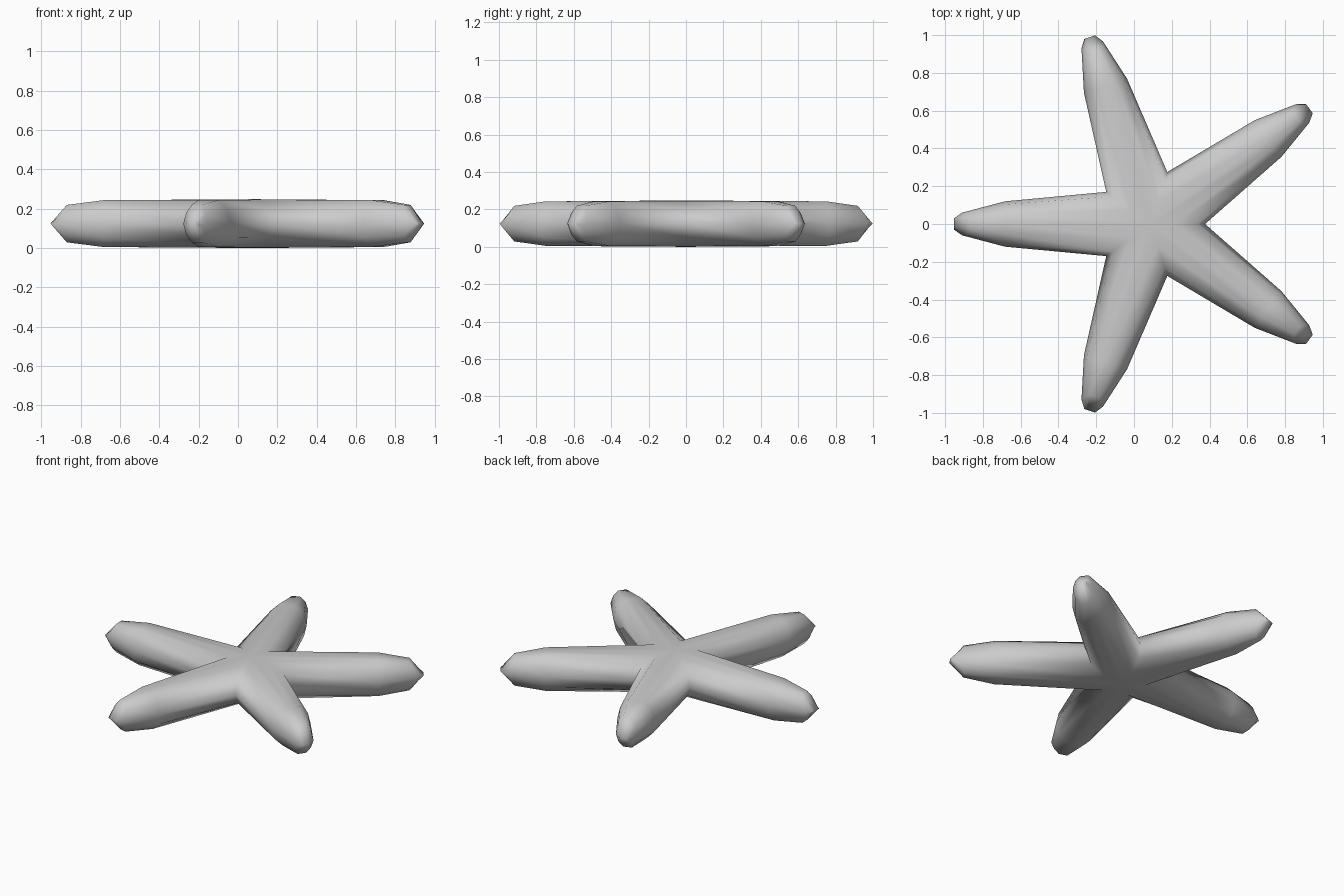
import bpy, bmesh
from math import radians, tan
from mathutils import Matrix

if "Cube" in bpy.data.objects:
    bpy.data.objects.remove(bpy.data.objects["Cube"])

MID_Z = 0.124
CENTRE_X = 0.087

# Quarter of the arm cross-section (width fraction, height fraction)
quarter = [(1, 0), (0.86, 0.6), (0.45, 1), (0, 1.0)]
section = (quarter
           + [(-w, h) for w, h in quarter[-2::-1]]
           + [(-w, -h) for w, h in quarter[1:]]
           + [(w, -h) for w, h in quarter[-2:0:-1]])

# Arm stations: distance out, half width, half height, pull-back of the top
stations = [(None, 0.17, 0.122, 0),
            (0.77, 0.12, 0.119, 0),
            (0.997, 0.06, 0.095, 0.04),
            (1.04, 0.03, 0.0, 0)]

bm = bmesh.new()


def add_arm(angle):
    turn = Matrix.Translation((CENTRE_X, 0, MID_Z)) @ Matrix.Rotation(radians(angle), 4, 'Z')
    rings = []
    for u, w, h, back in stations:
        ring = []
        for fw, fh in section:
            # The first ring is mitred so that neighbouring arms meet in a valley
            x = abs(w * fw) / tan(radians(36)) if u is None else u - back * abs(fh)
            v = bm.verts.new((x, w * fw, h * fh))
            v.co = turn @ v.co
            ring.append(v)
        rings.append(ring)
    n = len(section)
    for a, b in zip(rings, rings[1:]):
        for i in range(n):
            j = (i + 1) % n
            bm.faces.new((a[i], a[j], b[j], b[i]))


for k in range(5):
    add_arm(36 + 72 * k)

# Weld the arms together and close the tips
bmesh.ops.remove_doubles(bm, verts=bm.verts, dist=0.0005)
for v in bm.verts:
    if abs(v.co.x - CENTRE_X) < 0.001 and abs(v.co.y) < 0.001:
        v.co.z = MID_Z + (0.124 if v.co.z > MID_Z else -0.124)
bmesh.ops.recalc_face_normals(bm, faces=bm.faces)
for f in bm.faces:
    f.smooth = True

mesh = bpy.data.meshes.new("starfish_body")
bm.to_mesh(mesh)
bm.free()
body = bpy.data.objects.new("starfish_body", mesh)
bpy.context.collection.objects.link(body)
